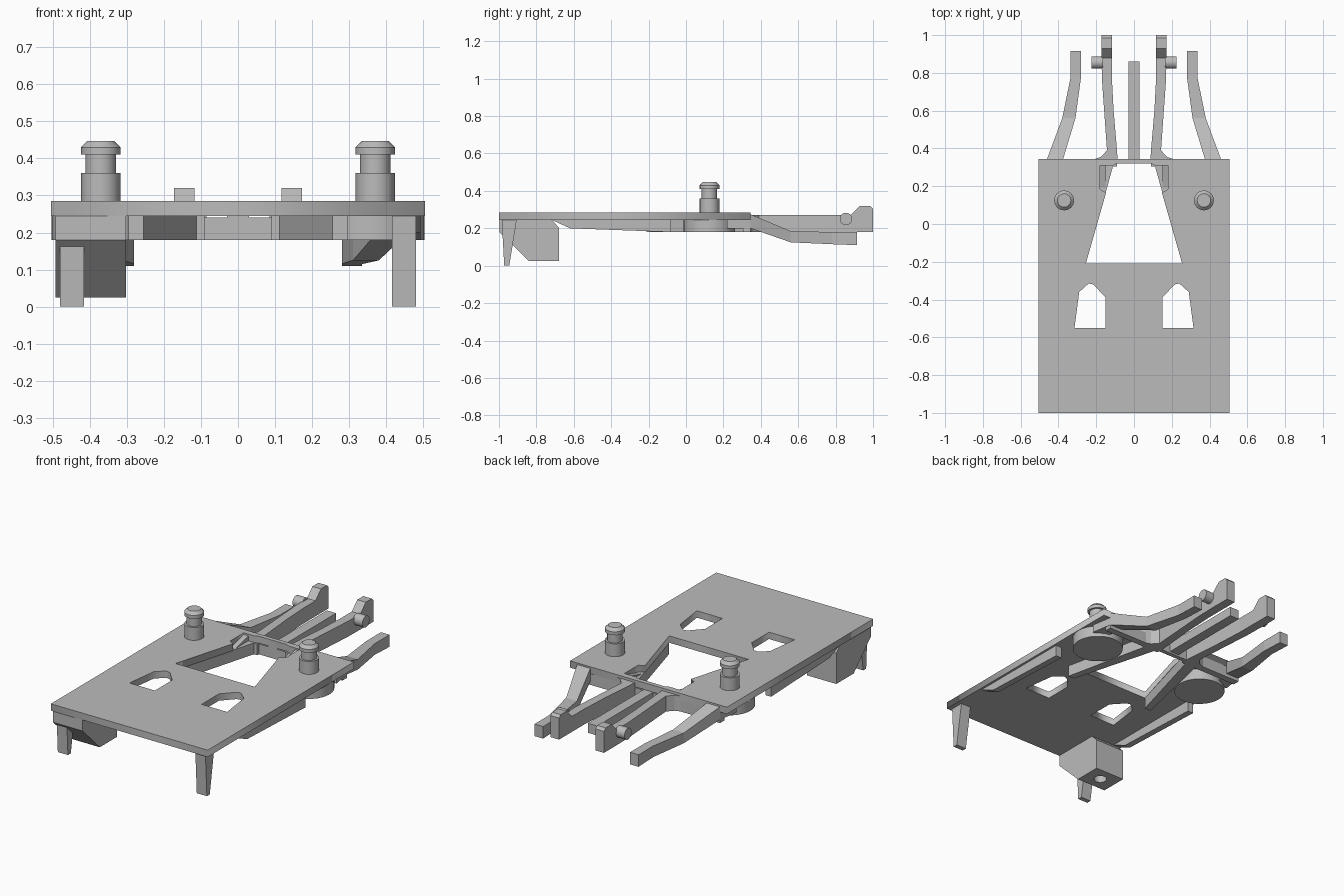
import bpy, bmesh, math
from mathutils import Matrix, Vector

cube = bpy.data.objects.get("Cube")
if cube:
    bpy.data.objects.remove(cube)

GREY = bpy.data.materials.new("matte_grey")
GREY.use_nodes = True
GREY.diffuse_color = (0.5, 0.5, 0.5, 1)
GREY.node_tree.nodes["Principled BSDF"].inputs["Base Color"].default_value = (0.5, 0.5, 0.5, 1)


def add(name, bm, mirror=False):
    bmesh.ops.recalc_face_normals(bm, faces=bm.faces[:])
    mesh = bpy.data.meshes.new(name)
    bm.to_mesh(mesh)
    bm.free()
    mesh.materials.append(GREY)
    ob = bpy.data.objects.new(name, mesh)
    bpy.context.collection.objects.link(ob)
    if mirror:
        ob.modifiers.new("mirror", "MIRROR").use_mirror_merge = False
    return ob


def prism(name, pts, lo, hi, axis="z", mirror=False):
    """Polygon swept along z (points are x, y) or along x (points are y, z)."""
    bm = bmesh.new()
    place = (lambda a, b, h: (a, b, h)) if axis == "z" else (lambda a, b, h: (h, a, b))
    face = bm.faces.new([bm.verts.new(place(a, b, lo)) for a, b in pts])
    new = bmesh.ops.extrude_face_region(bm, geom=[face])["geom"]
    bmesh.ops.translate(bm, vec=place(0, 0, hi - lo),
                        verts=[v for v in new if isinstance(v, bmesh.types.BMVert)])
    return add(name, bm, mirror)


def box(name, x0, x1, y0, y1, z0, z1, mirror=False):
    return prism(name, [(x0, y0), (x1, y0), (x1, y1), (x0, y1)], z0, z1, mirror=mirror)


def loft(name, sections, mirror=False):
    """Bar along y through rectangular sections (y, x0, x1, z0, z1)."""
    bm = bmesh.new()
    rings = [[bm.verts.new(p) for p in ((a, y, c), (b, y, c), (b, y, d), (a, y, d))]
             for y, a, b, c, d in sections]
    bm.faces.new(rings[0])
    bm.faces.new(rings[-1])
    for r, s in zip(rings, rings[1:]):
        for i in range(4):
            j = (i + 1) % 4
            bm.faces.new((r[i], r[j], s[j], s[i]))
    return add(name, bm, mirror)


def cylinder(name, centre, r1, r2, depth, axis="z", mirror=False, sides=32):
    bm = bmesh.new()
    m = Matrix.Translation(Vector(centre))
    if axis == "x":
        m = m @ Matrix.Rotation(math.pi / 2, 4, "Y")
    bmesh.ops.create_cone(bm, cap_ends=True, segments=sides, radius1=r1, radius2=r2,
                          depth=depth, matrix=m)
    ob = add(name, bm, mirror)
    for p in ob.data.polygons:
        p.use_smooth = len(p.vertices) == 4
    bpy.ops.object.select_all(action="DESELECT")
    ob.select_set(True)
    bpy.context.view_layer.objects.active = ob
    bpy.ops.object.shade_smooth_by_angle(angle=math.radians(35))
    return ob


def sheet(name, loops, z0, z1):
    """Flat plate whose later loops are holes in the first."""
    cu = bpy.data.curves.new(name + "_outline", "CURVE")
    cu.dimensions, cu.fill_mode, cu.extrude = "2D", "BOTH", (z1 - z0) / 2
    for pts in loops:
        sp = cu.splines.new("POLY")
        sp.points.add(len(pts) - 1)
        for p, (x, y) in zip(sp.points, pts):
            p.co = (x, y, 0, 1)
        sp.use_cyclic_u = True
    tmp = bpy.data.objects.new(name + "_outline", cu)
    bpy.context.collection.objects.link(tmp)
    mesh = bpy.data.meshes.new_from_object(tmp.evaluated_get(bpy.context.evaluated_depsgraph_get()))
    bpy.data.objects.remove(tmp)
    bm = bmesh.new()
    bm.from_mesh(mesh)
    bmesh.ops.remove_doubles(bm, verts=bm.verts[:], dist=0.0005)
    bmesh.ops.translate(bm, verts=bm.verts[:], vec=(0, 0, (z0 + z1) / 2))
    return add(name, bm)


def flip(pts):
    return [(-x, y) for x, y in reversed(pts)]


# Base plate with two windows and a tapered opening
window = [(0.15, -0.55), (0.315, -0.55), (0.29, -0.36), (0.24, -0.315), (0.215, -0.32), (0.15, -0.39)]
side = [(0.255, -0.21), (0.148, 0.165), (0.18, 0.185), (0.18, 0.31), (0.11, 0.31), (0.09, 0.32)]
rim = [(-0.505, -1), (0.505, -1), (0.505, 0.345), (-0.505, 0.345)]
sheet("base_plate", [rim, window, flip(window), side + flip(side)], 0.245, 0.285)

# Ribs, rails and walls under the plate
prism("opening_rib", [(0.255, -0.21), (0.11, 0.31), (0.18, 0.31), (0.295, -0.21)],
      0.18, 0.246, mirror=True)
prism("side_rail", [(-0.72, 0.246), (-0.62, 0.2), (-0.08, 0.18), (-0.08, 0.246)],
      0.455, 0.492, axis="x", mirror=True)
box("rear_wall", 0.09, 0.46, 0.305, 0.345, 0.18, 0.246, mirror=True)
box("cross_bar", -0.1, 0.1, 0.32, 0.345, 0.18, 0.24)
cylinder("peg_socket", (0.365, 0.125, 0.213), 0.138, 0.138, 0.066, mirror=True)

# Recess step beside the opening
prism("recess_ramp", [(0.17, 0.24), (0.31, 0.24), (0.31, 0.275)], 0.15, 0.18, axis="x", mirror=True)

# Arms at the rear
loft("inner_arm", [(0.34, 0.085, 0.22, 0.18, 0.27), (0.355, 0.088, 0.175, 0.18, 0.27),
                   (0.39, 0.09, 0.143, 0.18, 0.27), (0.6, 0.108, 0.158, 0.18, 0.27),
                   (0.77, 0.117, 0.17, 0.18, 0.27), (0.9, 0.117, 0.172, 0.18, 0.27)], mirror=True)
prism("arm_tip", [(0.88, 0.18), (1, 0.18), (1, 0.305), (0.985, 0.32), (0.93, 0.32), (0.88, 0.27)],
      0.117, 0.172, axis="x", mirror=True)
cylinder("arm_knob", (0.195, 0.855, 0.25), 0.033, 0.033, 0.06, axis="x", mirror=True)
loft("outer_arm", [(0.22, 0.4, 0.48, 0.2, 0.26), (0.345, 0.375, 0.46, 0.2, 0.275),
                   (0.56, 0.31, 0.38, 0.125, 0.185), (0.78, 0.28, 0.335, 0.115, 0.18),
                   (0.915, 0.28, 0.335, 0.11, 0.18)], mirror=True)
box("centre_prong", -0.03, 0.03, 0.32, 0.86, 0.19, 0.245)

# Pegs on the plate
cylinder("peg_base", (0.37, 0.125, 0.32), 0.053, 0.053, 0.08, mirror=True, sides=16)
cylinder("peg_neck", (0.37, 0.125, 0.385), 0.041, 0.041, 0.06, mirror=True)
cylinder("peg_head", (0.37, 0.125, 0.42), 0.053, 0.053, 0.02, mirror=True, sides=16)
cylinder("peg_cap", (0.37, 0.125, 0.4385), 0.053, 0.036, 0.017, mirror=True, sides=16)

# Tapered front legs
prism("front_leg", [(-0.985, 0.246), (-0.972, 0), (-0.945, 0), (-0.905, 0.246)],
      0.415, 0.48, axis="x", mirror=True)

# Wedge block at one front corner, with a hole in its base
block = prism("corner_block", [(-0.998, 0.246), (-0.998, 0.18), (-0.84, 0.025), (-0.68, 0.025),
                               (-0.68, 0.205), (-0.72, 0.246)], -0.492, -0.302, axis="x")
hole = cylinder("hole_cutter", (-0.395, -0.76, 0.04), 0.035, 0.035, 0.1)
hole.hide_render = True
hole.hide_set(True)
cut = block.modifiers.new("hole", "BOOLEAN")
cut.operation, cut.object, cut.solver = "DIFFERENCE", hole, "EXACT"
